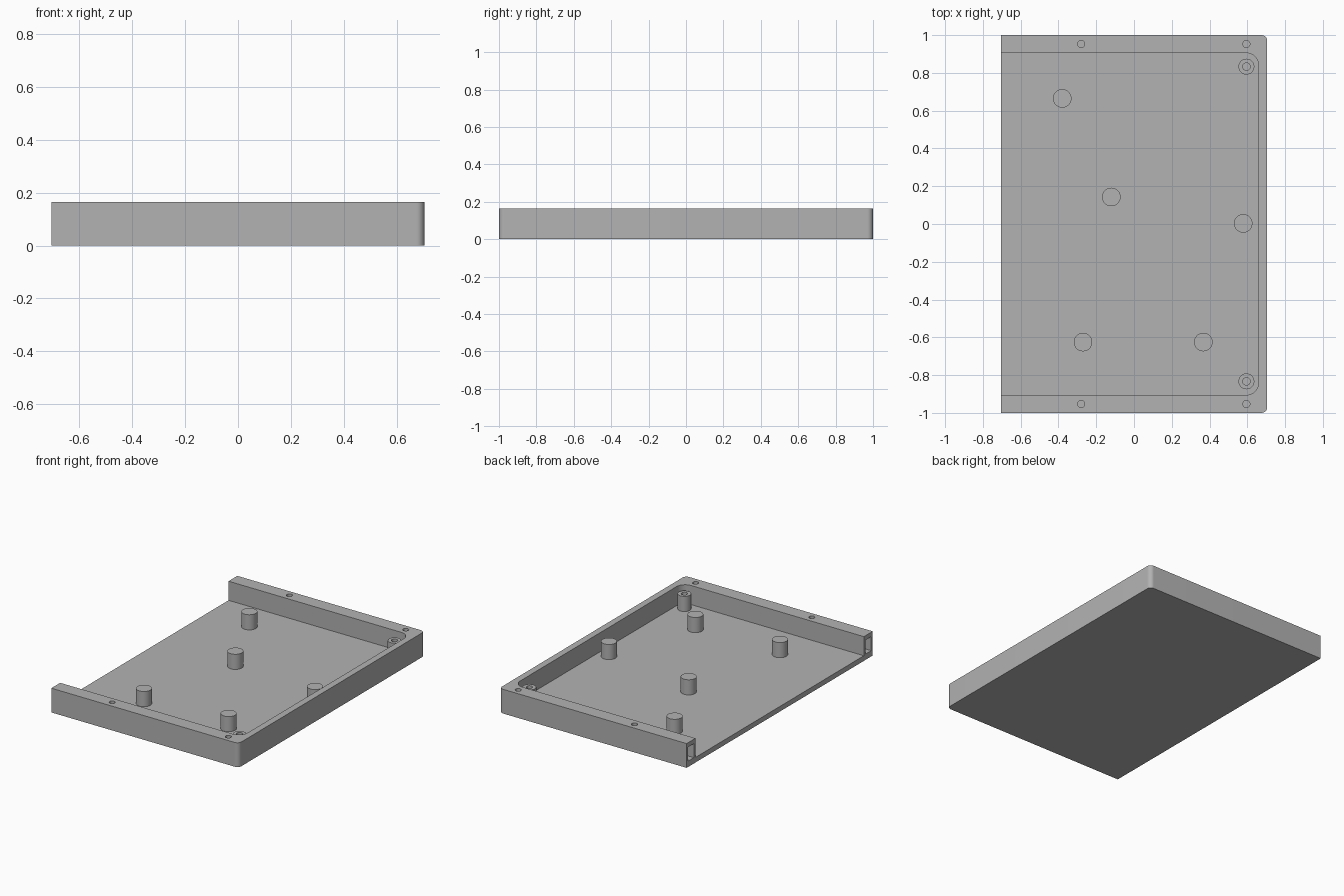
import bpy
import bmesh
from math import cos, sin, pi, radians

if "Cube" in bpy.data.objects:
    bpy.data.objects.remove(bpy.data.objects["Cube"], do_unlink=True)

HX, HY, H = 0.705, 1.0, 0.165      # half width, half depth, height
FLOOR = 0.035                      # floor thickness
IN_X, IN_Y = 0.66, 0.905           # inner faces of the walls
POST_TOP = 0.138

grey = bpy.data.materials.new("plain grey")
grey.use_nodes = True
grey.diffuse_color = (0.45, 0.45, 0.45, 1)
grey.node_tree.nodes["Principled BSDF"].inputs["Base Color"].default_value = (0.45, 0.45, 0.45, 1)


def prism(name, outline, z0, z1):
    """Extrude a counter-clockwise outline from z0 to z1."""
    bm = bmesh.new()
    face = bm.faces.new([bm.verts.new((x, y, z0)) for x, y in outline])
    top = bmesh.ops.extrude_face_region(bm, geom=[face])["geom"]
    verts = [g for g in top if isinstance(g, bmesh.types.BMVert)]
    bmesh.ops.translate(bm, verts=verts, vec=(0, 0, z1 - z0))
    bmesh.ops.recalc_face_normals(bm, faces=bm.faces)
    mesh = bpy.data.meshes.new(name)
    bm.to_mesh(mesh)
    bm.free()
    mesh.materials.append(grey)
    obj = bpy.data.objects.new(name, mesh)
    bpy.context.collection.objects.link(obj)
    return obj


def arc(cx, cy, r, start, end, n):
    steps = [start + (end - start) * i / n for i in range(n + 1)]
    return [(cx + r * cos(radians(a)), cy + r * sin(radians(a))) for a in steps]


def circle(x, y, r, n=40):
    return arc(x, y, r, 0, 360, n)[:-1]


def rounded_right(x0, x1, hy, r):
    """Rectangle whose two corners on the +x side are rounded."""
    return ([(x0, hy), (x0, -hy)]
            + arc(x1 - r, -hy + r, r, -90, 0, 10)
            + arc(x1 - r, hy - r, r, 0, 90, 10))


def carve(obj, cutter):
    """Subtract the cutter, keep the result and discard the cutter."""
    cutter.hide_render = True
    mod = obj.modifiers.new("cut", 'BOOLEAN')
    mod.operation, mod.solver, mod.object = 'DIFFERENCE', 'EXACT', cutter
    graph = bpy.context.evaluated_depsgraph_get()
    mesh = bpy.data.meshes.new_from_object(obj.evaluated_get(graph))
    obj.modifiers.clear()
    obj.data = mesh
    bpy.data.objects.remove(cutter, do_unlink=True)


# Tray: solid block with the open-ended pocket cut out
tray = prism("tray", rounded_right(-HX, HX, HY, 0.03), 0, H)
carve(tray, prism("pocket_cutter", rounded_right(-HX - 0.1, IN_X, IN_Y, 0.065), FLOOR, H + 0.1))

# Side walls: channel open at the left end, and screw holes in the top
for side in (-1, 1):
    mid = side * 0.953
    channel = [(-HX - 0.1, mid - 0.03), (0.64, mid - 0.03), (0.64, mid + 0.03), (-HX - 0.1, mid + 0.03)]
    carve(tray, prism("channel_cutter", channel, 0.04, 0.135))
    for x in (-0.28, 0.595):
        carve(tray, prism("hole_cutter", circle(x, mid, 0.019, 24), 0.1, H + 0.1))

# Solid support posts
parts = [tray]
for x, y in ((-0.38, 0.665), (-0.12, 0.143), (0.578, 0.003), (-0.27, -0.625), (0.367, -0.625)):
    parts.append(prism("support_post", circle(x, y, 0.049), FLOOR - 0.005, POST_TOP))

# Hollow screw posts in the closed corners
for side in (-1, 1):
    post = prism("screw_post", circle(0.595, side * 0.833, 0.042), FLOOR - 0.005, POST_TOP)
    carve(post, prism("bore_cutter", circle(0.595, side * 0.833, 0.02, 24), FLOOR + 0.005, H))
    parts.append(post)

# Smooth the round walls, keep the edges crisp
bpy.ops.object.select_all(action='DESELECT')
for obj in parts:
    obj.select_set(True)
bpy.context.view_layer.objects.active = tray
bpy.ops.object.shade_smooth_by_angle(angle=radians(30))
